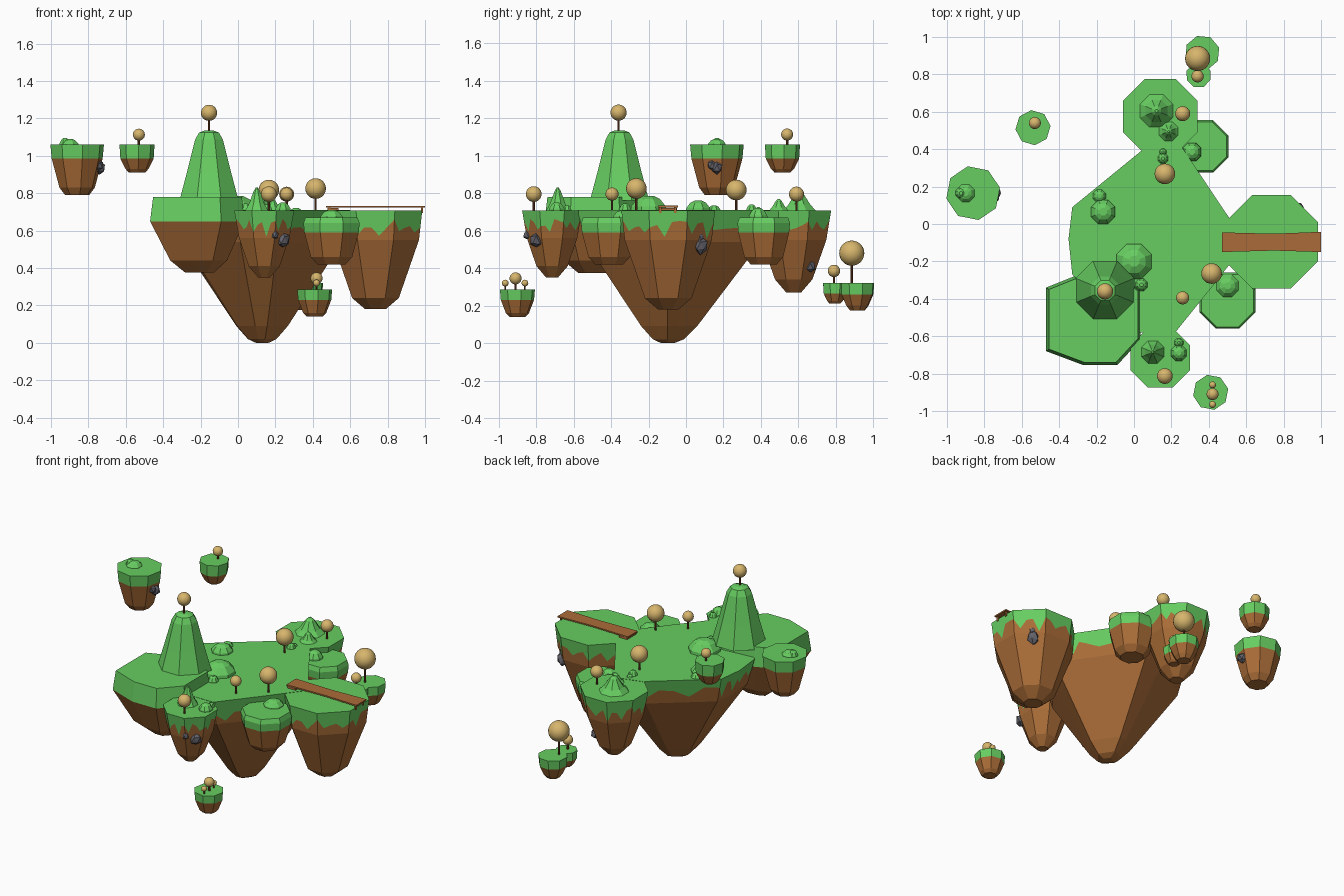
import bpy, bmesh, random
from math import sin, cos, pi
from mathutils import Vector

if "Cube" in bpy.data.objects:
    bpy.data.objects.remove(bpy.data.objects["Cube"])
random.seed(4)


def material(name, red, green, blue):
    linear = [(c / 255) ** 2.2 for c in (red, green, blue)] + [1]
    mat = bpy.data.materials.new(name)
    mat.use_nodes = True
    mat.diffuse_color = linear
    mat.node_tree.nodes["Principled BSDF"].inputs["Base Color"].default_value = linear
    return mat


grass = material("grass_green", 103, 204, 97)
dirt = material("earth_brown", 168, 108, 58)
wood = material("plank_brown", 170, 107, 60)
bark = material("bark_brown", 112, 66, 40)
gold = material("foliage_gold", 214, 180, 108)
stone = material("stone_grey", 98, 98, 106)


def finish(name, bm, mats):
    bmesh.ops.recalc_face_normals(bm, faces=bm.faces)
    mesh = bpy.data.meshes.new(name)
    bm.to_mesh(mesh)
    bm.free()
    for mat in mats:
        mesh.materials.append(mat)
    obj = bpy.data.objects.new(name, mesh)
    bpy.context.collection.objects.link(obj)
    return obj


def loft(name, rings, mats, bands=None):
    """Skin a stack of rings from top to bottom; bands gives a material per band."""
    bm = bmesh.new()
    rows = [[bm.verts.new(p) for p in ring] for ring in rings]
    bands = bands or [0] * (len(rows) - 1)
    for upper, lower, band in zip(rows, rows[1:], bands):
        for i in range(len(upper)):
            j = (i + 1) % len(upper)
            bm.faces.new((upper[i], upper[j], lower[j], lower[i])).material_index = band
    bm.faces.new(rows[0]).material_index = bands[0]
    bm.faces.new(rows[-1]).material_index = bands[-1]
    return finish(name, bm, mats)


def octagon(x, y, apothem, turn=pi / 8):
    r = apothem / cos(pi / 8)
    return [(x + r * cos(turn + i * pi / 4), y + r * sin(turn + i * pi / 4)) for i in range(8)]


def ring(outline, centre, scale, z):
    cx, cy = centre
    return [Vector((cx + (x - cx) * scale, cy + (y - cy) * scale, z)) for x, y in outline]


def island(name, outline, centre, levels):
    """Plain island: top, grass edge, shoulder and base as (z, scale)."""
    rings = [ring(outline, centre, s, z) for z, s in levels]
    return loft(name, rings, [grass, dirt], [0] + [1] * (len(levels) - 2))


def dripping_island(name, outline, centre, levels):
    """Island whose grass hangs over the earth in a ragged edge."""
    pieces, fine = 5, []
    for i, (x, y) in enumerate(outline):
        nx, ny = outline[(i + 1) % len(outline)]
        fine += [(x + (nx - x) * k / pieces, y + (ny - y) * k / pieces) for k in range(pieces)]
    rings = [ring(fine, centre, s, z) for z, s in levels]
    ragged = []
    for i, (a, b) in enumerate(zip(rings[0], rings[1])):
        depth = random.uniform(.6, .95) if i % 3 == 1 else random.uniform(.3, .6)
        ragged.append(a.lerp(b, depth))
    rings.insert(1, ragged)
    return loft(name, rings, [grass, dirt], [0] + [1] * (len(rings) - 2))


def mound(name, x, y, z, r, h, profile):
    rings = [ring(octagon(x, y, r), (x, y), s, z + h * t) for t, s in profile]
    return loft(name, rings, [grass])


def ball(name, x, y, z, r):
    bm = bmesh.new()
    bmesh.ops.create_uvsphere(bm, u_segments=24, v_segments=14, radius=r)
    for f in bm.faces:
        f.smooth = True
    obj = finish(name, bm, [gold])
    obj.location = (x, y, z)


def tree(x, y, ground, z, r):
    ball("tree_crown", x, y, z, r)
    rod = octagon(x, y, .006 if r > .025 else .004)
    loft("tree_trunk", [ring(rod, (x, y), 1, h) for h in (z, ground - .02)], [bark])


def rock(x, y, z, r, stretch=1.2):
    bm = bmesh.new()
    bmesh.ops.create_icosphere(bm, subdivisions=1, radius=r)
    for v in bm.verts:
        v.co *= random.uniform(.85, 1.15)
        v.co.z *= stretch
    finish("rock", bm, [stone]).location = (x, y, z)


def box(name, x, y, z, size, mat):
    bm = bmesh.new()
    bmesh.ops.create_cube(bm, size=1)
    obj = finish(name, bm, [mat])
    obj.location, obj.scale = (x, y, z), size
    return obj


# Main land mass and the three lobes joined to it
main = [(-.35, -.08), (-.33, -.27), (0, -.58), (.22, -.58), (.43, -.32),
        (.6, -.1), (.47, .09), (.23, .45), (.05, .4), (-.33, .09)]
dripping_island("main_island", main, (.13, -.1), [(.71, 1), (.54, .91), (.09, .29), (.02, .16), (0, .07)])
dripping_island("pier_island", octagon(.735, -.095, .25), (.735, -.095),
                [(.708, 1), (.55, .93), (.24, .5), (.18, .22)])
dripping_island("front_island", octagon(.14, -.715, .16), (.14, -.715),
                [(.708, 1), (.56, .84), (.41, .52), (.35, .2)])
dripping_island("back_island", octagon(.14, .575, .2), (.14, .575),
                [(.708, 1), (.55, .87), (.34, .5), (.27, .2)])

# Raised island under the tall hill
raised = [(-.47, -.34), (-.47, -.68), (-.27, -.755), (-.09, -.755),
          (.035, -.62), (.035, -.35), (-.08, -.26), (-.32, -.28)]
island("hill_island", raised, (-.2, -.5), [(.78, .94), (.65, 1), (.44, .6), (.375, .3)])

# Low terraces on the right side
for name, x, y, r in (("front_terrace", .5, -.41, .15), ("back_terrace", .365, .415, .14)):
    rings = [(.67, .93), (.64, 1), (.59, .97), (.46, .74), (.42, .5)]
    stack = [ring(octagon(x, y, r), (x, y), s, z) for z, s in rings]
    loft(name, stack, [grass, dirt], [0, 0, 1, 1])

# Floating islets: centre, radius, top, grass edge, shoulder, base
for x, y, r, top, edge, low, base, turn in (
        (-.86, .165, .135, 1.06, .985, .83, .79, .2),
        (-.54, .515, .087, 1.06, .985, .93, .91, .1),
        (.41, -.9, .088, .285, .23, .16, .14, .2),
        (.365, .915, .087, .32, .26, .2, .175, .3),
        (.345, .795, .063, .32, .265, .225, .21, .4)):
    island("floating_islet", octagon(x, y, r, turn), (x, y),
           [(top, 1), (edge, .95), (low, .66), (base, .45)])

# Hills and bushes
peak = [(1, .08), (.85, .26), (.35, .62), (0, 1)]
dome = [(1, .3), (.8, .65), (.35, .97), (0, 1)]
tall = [(1, .16), (.97, .34), (.87, .47), (.4, .75), (0, 1)]
mound("tall_hill", -.155, -.355, .76, .158, .375, tall)
for x, y, z, r, h in ((.12, .605, .7, .095, .11), (.185, .495, .7, .058, .07),
                      (.1, -.685, .7, .065, .13)):
    mound("pointed_hill", x, y, z, r, h, peak)
for x, y, z, r, h in ((0, -.2, .7, .095, .085), (-.165, .065, .7, .065, .06),
                      (-.185, .15, .7, .035, .035), (.04, -.325, .7, .033, .045),
                      (.155, .35, .7, .028, .04), (.155, .385, .7, .02, .025),
                      (.24, -.69, .7, .042, .05), (.24, -.635, .7, .024, .035),
                      (.5, -.33, .66, .06, .05), (.31, .385, .66, .05, .06),
                      (-.9, .165, 1.05, .048, .04), (-.925, .165, 1.05, .03, .045)):
    mound("bush", x, y, z, r, h, dome)

# Trees: position, ground height, crown height, crown radius
for spec in ((-.155, -.36, 1.13, 1.23, .043), (.26, .59, .71, .795, .04),
             (.165, .268, .71, .817, .055), (.415, -.265, .71, .825, .055),
             (.26, -.395, .71, .795, .035), (.165, -.813, .71, .795, .042),
             (-.53, .54, 1.06, 1.113, .032), (.34, .885, .32, .48, .067),
             (.34, .79, .32, .385, .033), (.42, -.91, .285, .345, .032),
             (.42, -.86, .285, .32, .018), (.42, -.965, .285, .32, .018)):
    tree(*spec)

# Rocks lodged in the cliffs
for spec in ((.24, -.8, .55, .037), (.16, -.74, .425, .013), (.2, -.85, .575, .02),
             (.88, .07, .565, .028), (.88, .078, .52, .038), (.22, .665, .41, .03),
             (-.74, .165, .935, .03), (-.745, .14, .95, .025)):
    rock(*spec)

# Wooden pier with a gently waisted deck, a step and four legs
deck = [(.47, -.15), (.75, -.142), (1, -.15), (1, -.042), (.75, -.052), (.47, -.045)]
loft("pier_deck", [[Vector((x, y, z)) for x, y in deck] for z in (.733, .724)], [wood])
box("pier_step", .508, -.0975, .716, (.06, .1, .012), wood)
for x in (.49, .984):
    for y in (-.137, -.057):
        box("pier_leg", x, y, .711, (.01, .012, .032), wood)
